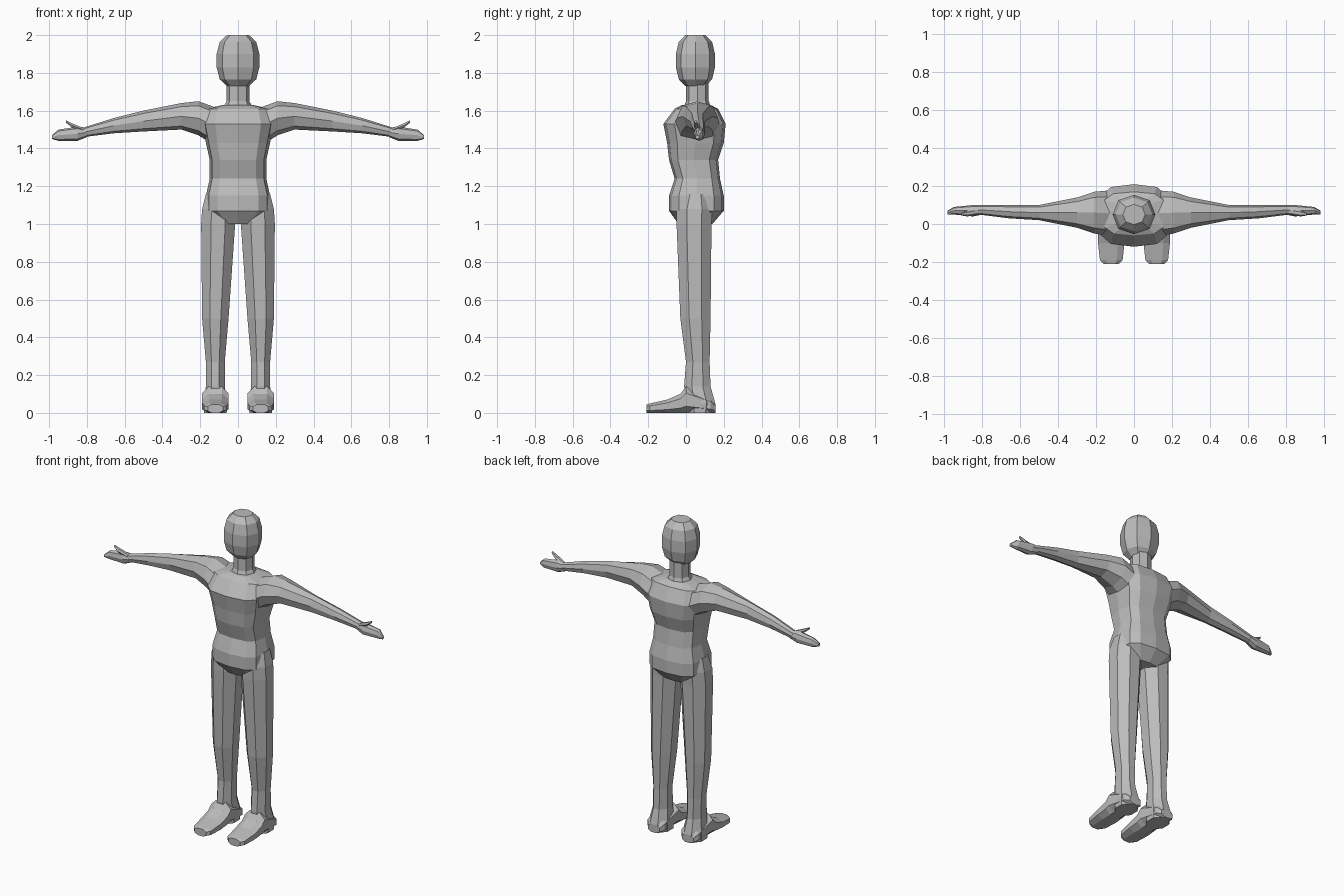
import bpy, bmesh
from math import copysign, cos, pi, radians, sin

cube = bpy.data.objects.get("Cube")
if cube:
    bpy.data.objects.remove(cube, do_unlink=True)

# One plain colour for the whole figure
tone = (.5, .5, .5, 1)
grey = bpy.data.materials.new("plain grey")
grey.use_nodes = True
grey.diffuse_color = tone
grey.node_tree.nodes["Principled BSDF"].inputs["Base Color"].default_value = tone

LEG_X = .12   # middle of each leg
BODY_Y = .05  # middle of the head and neck


def outline(sides, roundness, flat_front):
    """Unit cross-section: a regular polygon, squarer when roundness is low."""
    turn = pi / sides if flat_front else 0
    points = []
    for k in range(sides):
        angle = turn + k * 2 * pi / sides
        points.append([copysign(abs(f(angle)) ** roundness, f(angle)) for f in (cos, sin)])
    reach = max(c for c, s in points)
    return [(c / reach, s / reach) for c, s in points]


def level(z, width, front, back, x=0):
    """Horizontal ring of corner points; width is measured from its middle."""
    middle, depth = (front + back) / 2, (back - front) / 2
    return lambda c, s: (x + width * c, middle + depth * s, z)


def arm_slice(x, front, back, bottom, top):
    """Ring across an outstretched arm."""
    middle, depth = (front + back) / 2, (back - front) / 2
    centre, height = (bottom + top) / 2, (top - bottom) / 2
    return lambda c, s: (x, middle + depth * c, centre + height * s)


def foot_slice(y, width, top):
    """Ring across a foot, flat on the floor."""
    return lambda c, s: (LEG_X + width * c, y, top / 2 * (s + 1))


def loft(name, rings, sides=8, roundness=.9, flat_front=False, mirror=False):
    """Skin a row of rings and close both ends."""
    bm = bmesh.new()
    shape = outline(sides, roundness, flat_front)
    loops = [[bm.verts.new(ring(c, s)) for c, s in shape] for ring in rings]
    for lower, upper in zip(loops, loops[1:]):
        for i in range(sides):
            j = (i + 1) % sides
            bm.faces.new((lower[i], lower[j], upper[j], upper[i]))
    bm.faces.new(loops[0])
    bm.faces.new(loops[-1])
    bmesh.ops.recalc_face_normals(bm, faces=bm.faces)
    mesh = bpy.data.meshes.new(name)
    bm.to_mesh(mesh)
    bm.free()
    mesh.materials.append(grey)
    part = bpy.data.objects.new(name, mesh)
    bpy.context.collection.objects.link(part)
    if mirror:
        part.modifiers.new("Mirror", "MIRROR").use_mirror_merge = False


# Head: a squared-off ball with flattened top and chin
def head_ring(latitude):
    size = cos(radians(latitude)) ** .5
    height = sin(radians(latitude)) / sin(radians(75))
    depth = .105 * size
    return level(1.865 + height * .135, width=.115 * size, front=BODY_Y - depth, back=BODY_Y + depth)


loft("head", [head_ring(latitude) for latitude in range(-75, 90, 30)])

# Neck, flared where it meets the shoulders
loft("neck", [
    level(1.6, width=.09, front=-.02, back=.14),
    level(1.65, width=.06, front=0, back=.12),
    level(1.75, width=.06, front=0, back=.12),
])

# Torso, from the hips through the waist and chest to the collar
loft("torso", [
    level(1, width=.09, front=-.04, back=.14),
    level(1.07, width=.17, front=-.09, back=.2),
    level(1.15, width=.17, front=-.09, back=.2),
    level(1.24, width=.15, front=-.06, back=.18),
    level(1.34, width=.15, front=-.09, back=.17),
    level(1.43, width=.17, front=-.1, back=.2),
    level(1.53, width=.19, front=-.12, back=.21),
    level(1.61, width=.17, front=-.06, back=.17),
    level(1.63, width=.08, front=-.02, back=.13),
], sides=12, roundness=.65)

# Arms, held straight out and tapering to the wrist
loft("arms", [
    arm_slice(.1, front=-.07, back=.18, bottom=1.4, top=1.61),
    arm_slice(.21, front=-.05, back=.17, bottom=1.47, top=1.65),
    arm_slice(.3, front=-.02, back=.14, bottom=1.5, top=1.64),
    arm_slice(.5, front=.02, back=.1, bottom=1.49, top=1.6),
    arm_slice(.66, front=.03, back=.1, bottom=1.48, top=1.56),
    arm_slice(.82, front=.05, back=.1, bottom=1.46, top=1.51),
], mirror=True)

# Hands, with the fingers closed into one blade
loft("hands", [
    arm_slice(.8, front=.05, back=.1, bottom=1.46, top=1.51),
    arm_slice(.85, front=.04, back=.1, bottom=1.44, top=1.515),
    arm_slice(.95, front=.05, back=.09, bottom=1.44, top=1.5),
    arm_slice(.985, front=.05, back=.07, bottom=1.45, top=1.47),
], mirror=True)

# Thumbs, pointing up and outward
loft("thumbs", [
    arm_slice(.82, front=.05, back=.08, bottom=1.49, top=1.51),
    arm_slice(.88, front=.04, back=.07, bottom=1.51, top=1.535),
    arm_slice(.91, front=.045, back=.06, bottom=1.535, top=1.55),
], sides=6, mirror=True)

# Legs, from the heel up into the hips
loft("legs", [
    level(0, width=.06, front=0, back=.145, x=LEG_X),
    level(.05, width=.065, front=0, back=.155, x=LEG_X),
    level(.14, width=.05, front=-.01, back=.13, x=LEG_X),
    level(.27, width=.05, front=0, back=.125, x=LEG_X),
    level(.5, width=.07, front=-.03, back=.13, x=LEG_X),
    level(1, width=.09, front=-.05, back=.135, x=.105),
    level(1.08, width=.085, front=-.05, back=.14, x=.105),
    level(1.16, width=.05, front=-.02, back=.12, x=LEG_X),
], roundness=1, flat_front=True, mirror=True)

# Feet, low at the toes and rising to the ankle
loft("feet", [
    foot_slice(-.21, width=.04, top=.045),
    foot_slice(-.19, width=.06, top=.05),
    foot_slice(-.1, width=.07, top=.07),
    foot_slice(-.03, width=.07, top=.1),
    foot_slice(0, width=.07, top=.14),
    foot_slice(.13, width=.06, top=.08),
    foot_slice(.155, width=.04, top=.05),
], roundness=.8, flat_front=True, mirror=True)
